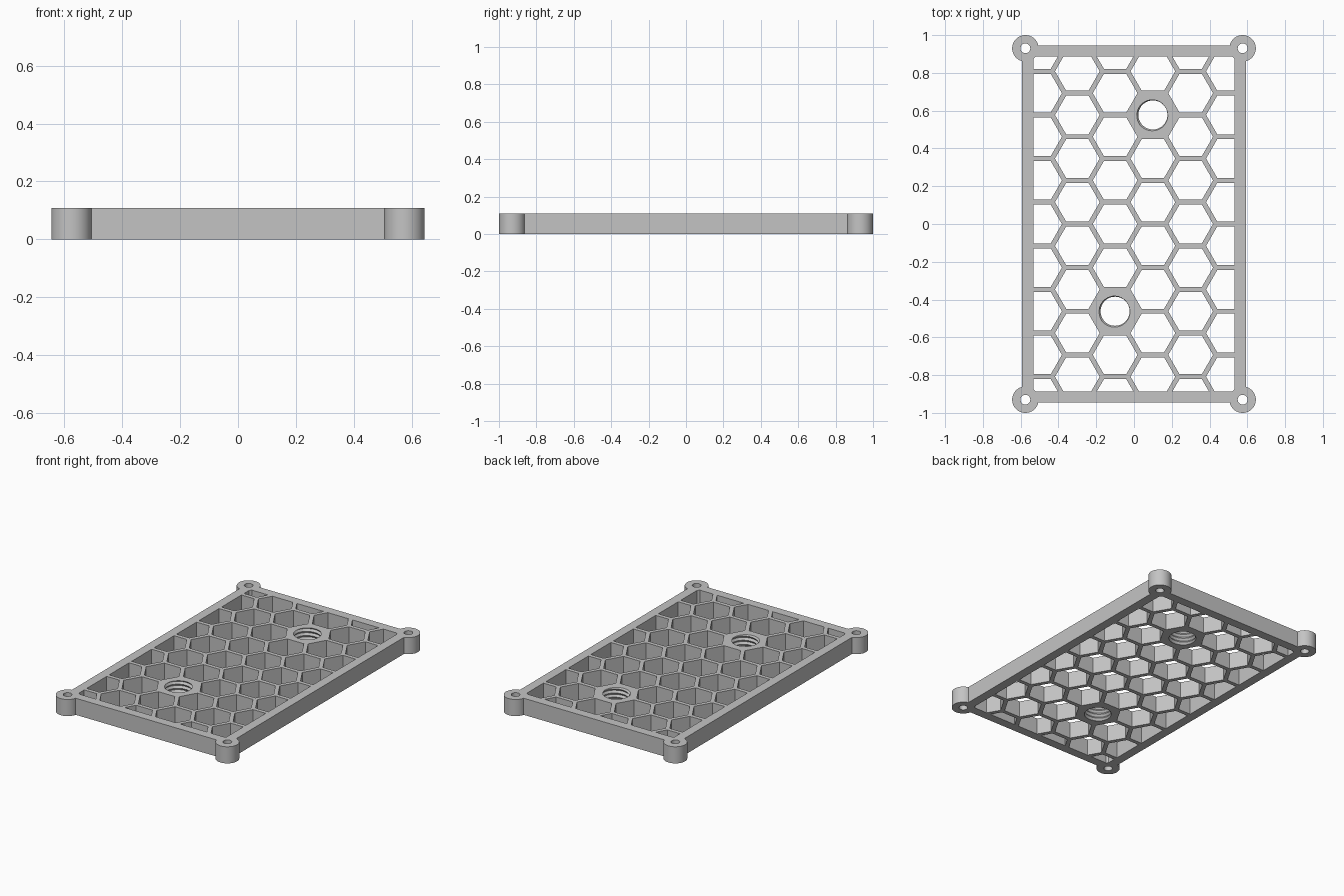
import bpy, bmesh, math
from mathutils import Vector

H = 0.108                        # plate thickness
OUT_X, OUT_Y = 0.592, 0.945      # outer frame half sizes
IN_X, IN_Y = 0.532, 0.886        # opening half sizes
COL = 0.2                        # column spacing of the honeycomb
ROW = COL * 2 / math.sqrt(3)     # row spacing
HEX_R = (ROW - 0.026) / math.sqrt(3)
SOCKETS = [(0.1, 2.5 * ROW), (-0.1, -2 * ROW)]
CORNERS = [(sx * 0.575, sy * 0.93) for sx in (-1, 1) for sy in (-1, 1)]

if "Cube" in bpy.data.objects:
    bpy.data.objects.remove(bpy.data.objects["Cube"])

grey = bpy.data.materials.new("light grey")
grey.use_nodes = True
colour = (0.55, 0.55, 0.55, 1)
grey.diffuse_color = colour
grey.node_tree.nodes["Principled BSDF"].inputs["Base Color"].default_value = colour


def make(name, bm):
    bmesh.ops.recalc_face_normals(bm, faces=bm.faces)
    mesh = bpy.data.meshes.new(name)
    bm.to_mesh(mesh)
    bm.free()
    mesh.materials.append(grey)
    ob = bpy.data.objects.new(name, mesh)
    bpy.context.collection.objects.link(ob)
    return ob


def polygon(bm, x, y, r, n, z):
    return bm.faces.new([bm.verts.new((x + r * math.cos(math.tau * i / n),
                                       y + r * math.sin(math.tau * i / n), z))
                         for i in range(n)])


def raise_up(bm, height):
    ext = bmesh.ops.extrude_face_region(bm, geom=bm.faces[:], use_keep_orig=True)
    moved = [g for g in ext["geom"] if isinstance(g, bmesh.types.BMVert)]
    bmesh.ops.translate(bm, vec=(0, 0, height), verts=moved)


def columns(name, spots, r, n, z, height):
    bm = bmesh.new()
    for x, y in spots:
        polygon(bm, x, y, r, n, z)
    raise_up(bm, height)
    return make(name, bm)


def combine(target, tool, operation):
    mod = target.modifiers.new(operation, "BOOLEAN")
    mod.operation, mod.solver, mod.object = operation, "EXACT", tool
    bpy.context.view_layer.objects.active = target
    bpy.ops.object.modifier_apply(modifier=mod.name)
    bpy.data.objects.remove(tool)


# honeycomb openings, clipped to the inside of the frame
def honeycomb_cutter():
    bm = bmesh.new()
    for c in range(-3, 3):
        x = (c + 0.5) * COL
        shift = 0.5 * (c % 2 == 0)
        for k in range(-5, 6):
            y = (k + shift) * ROW
            if all(math.hypot(x - sx, y - sy) > 0.05 for sx, sy in SOCKETS):
                polygon(bm, x, y, HEX_R, 6, -0.05)
    for limit, axis in ((IN_X, Vector((1, 0, 0))), (IN_Y, Vector((0, 1, 0)))):
        for side in (axis, -axis):
            bmesh.ops.bisect_plane(bm, geom=bm.verts[:] + bm.edges[:] + bm.faces[:],
                                   plane_co=side * limit, plane_no=side, clear_outer=True)
    raise_up(bm, H + 0.1)
    return make("honeycomb_cutter", bm)


# helical thread, alternating between root and crest radius
def thread_cutter(x, y, pitch=0.027, crest=0.077, root=0.087, n=48):
    bm = bmesh.new()
    rings, grid = 14, {}
    start = -1.6 * pitch

    def vert(k, i):
        if i == n:
            k, i = k + 2, 0
        if (k, i) not in grid:
            a, r = math.tau * i / n, (crest if k % 2 else root)
            grid[k, i] = bm.verts.new((x + r * math.cos(a), y + r * math.sin(a),
                                       start + pitch * (k / 2 + i / n)))
        return grid[k, i]

    for k in range(rings):
        for i in range(n):
            bm.faces.new((vert(k, i), vert(k, i + 1), vert(k + 1, i + 1), vert(k + 1, i)))
    low = bm.verts.new((x, y, start - pitch))
    high = bm.verts.new((x, y, start + pitch * (rings / 2 + 2)))
    for e in [e for e in bm.edges if e.is_boundary]:
        bm.faces.new((*e.verts, low if e.verts[0].co.z < H / 2 else high))
    return make("thread_cutter", bm)


# plate with its frame
bm = bmesh.new()
bmesh.ops.create_cube(bm, size=1)
bmesh.ops.scale(bm, vec=(2 * OUT_X, 2 * OUT_Y, H), verts=bm.verts)
bmesh.ops.translate(bm, vec=(0, 0, H / 2), verts=bm.verts)
plate = make("honeycomb_plate", bm)
combine(plate, honeycomb_cutter(), "DIFFERENCE")

# round corner lugs with screw holes
combine(plate, columns("corner_lugs", CORNERS, 0.07, 64, 0, H), "UNION")
combine(plate, columns("screw_holes", CORNERS, 0.026, 32, -0.05, H + 0.1), "DIFFERENCE")

# threaded sockets
for sx, sy in SOCKETS:
    combine(plate, thread_cutter(sx, sy), "DIFFERENCE")

bpy.ops.object.select_all(action="DESELECT")
plate.select_set(True)
bpy.context.view_layer.objects.active = plate
bpy.ops.object.shade_smooth_by_angle(angle=math.radians(30))
